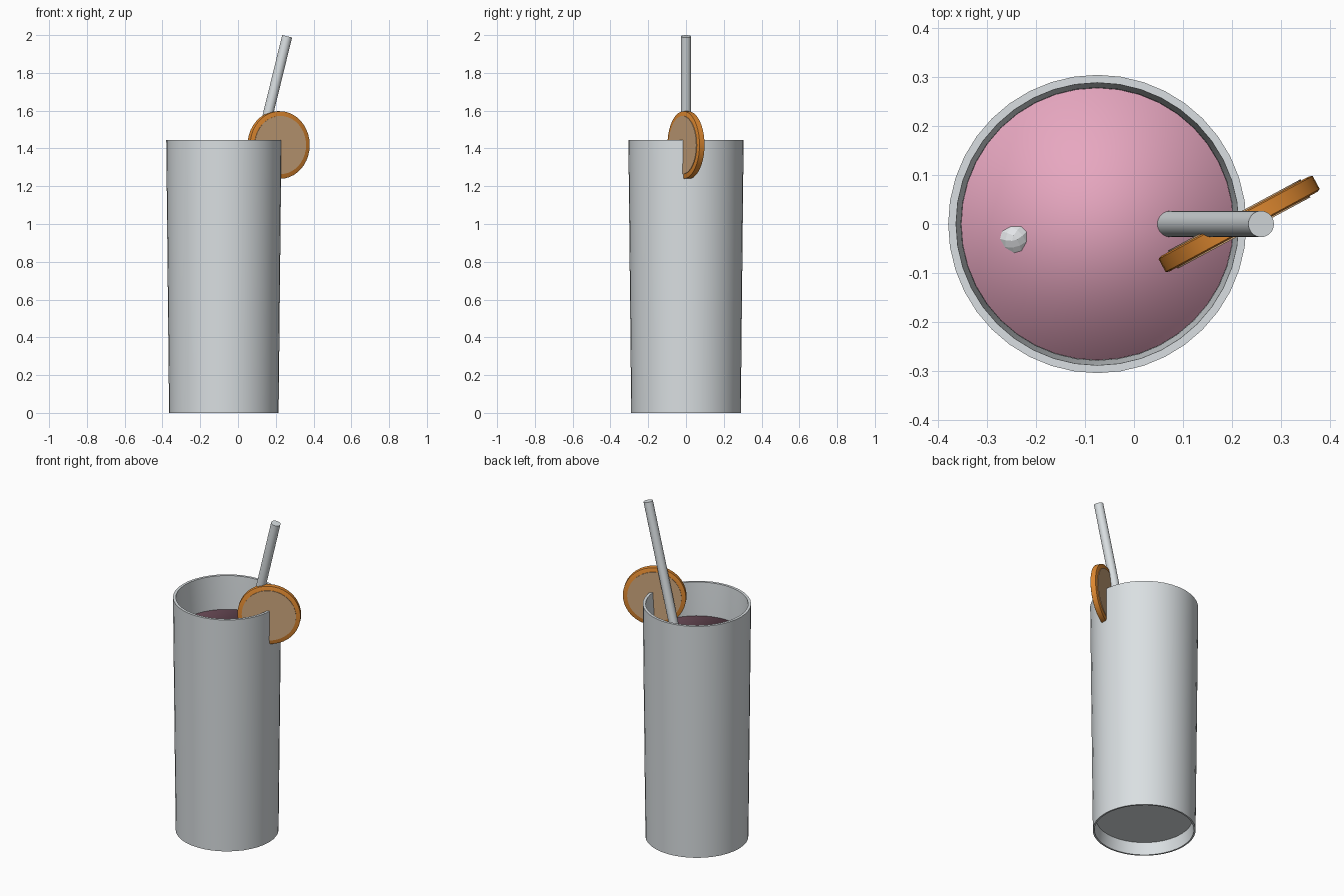
import bpy, bmesh, math
from mathutils import Vector, Matrix

if "Cube" in bpy.data.objects:
    bpy.data.objects.remove(bpy.data.objects["Cube"])

CX = -0.075      # axis of the glass
SIDES = 40


def material(name, rgb):
    m = bpy.data.materials.new(name)
    m.diffuse_color = (*rgb, 1)
    m.use_nodes = True
    m.node_tree.nodes["Principled BSDF"].inputs["Base Color"].default_value = m.diffuse_color
    return m


GLASS = material("pale_grey", (0.70, 0.74, 0.76))
PINK = material("pink_drink", (0.85, 0.41, 0.56))
RIND = material("orange_rind", (0.74, 0.25, 0.03))
FLESH = material("pale_orange_flesh", (0.62, 0.39, 0.21))
ICE = material("ice_white", (0.82, 0.84, 0.86))


def add_object(name, bm, mat, angle=40):
    bmesh.ops.recalc_face_normals(bm, faces=bm.faces)
    me = bpy.data.meshes.new(name)
    bm.to_mesh(me)
    bm.free()
    me.materials.append(mat)
    ob = bpy.data.objects.new(name, me)
    bpy.context.collection.objects.link(ob)
    if angle:
        bpy.ops.object.select_all(action='DESELECT')
        ob.select_set(True)
        bpy.context.view_layer.objects.active = ob
        bpy.ops.object.shade_smooth_by_angle(angle=math.radians(angle))
    return ob


def lathe(name, profile, mat, matrix, sides=SIDES, angle=40):
    """Revolve (radius, height) points about z and close both ends."""
    bm = bmesh.new()
    rings = []
    for r, z in profile:
        rings.append([bm.verts.new((r * math.cos(2 * math.pi * i / sides),
                                    r * math.sin(2 * math.pi * i / sides), z))
                      for i in range(sides)])
    for a, b in zip(rings, rings[1:]):
        for i in range(sides):
            j = (i + 1) % sides
            bm.faces.new((a[i], a[j], b[j], b[i]))
    bm.faces.new(rings[0])
    bm.faces.new(rings[-1])
    bm.transform(matrix)
    return add_object(name, bm, mat, angle)


upright = Matrix.Translation((CX, 0, 0))

# Tumbler: recessed base, tapered wall, flat rim, inner wall and floor
lathe("glass", [(0.272, 0.075), (0.280, 0.0), (0.290, 0.0), (0.305, 1.445),
                (0.289, 1.445), (0.279, 1.24), (0.262, 0.11)],
      GLASS, upright)

# Drink, with its edge softly shaded into the surface
lathe("drink", [(0.261, 0.112), (0.2785, 1.24)], PINK, upright, angle=100)

# Leaning straw, from near the glass floor to the top
slope = math.atan(0.245)
top = Vector((0.260, 0, 2 - 0.027 * math.sin(slope)))
lean = Matrix.Translation(top) @ Matrix.Rotation(slope, 4, 'Y')
lathe("straw", [(0.027, -1.88), (0.027, 0)], GLASS, lean, sides=20)

# Orange slice standing across the rim
stand = (Matrix.Translation((0.215, 0, 1.418))
         @ Matrix.Rotation(math.radians(28.3), 4, 'Z')
         @ Matrix.Rotation(math.radians(90), 4, 'X'))
lathe("slice_rind", [(0.172, -0.018), (0.179, -0.015), (0.179, 0.015), (0.172, 0.018)],
      RIND, stand)
lathe("slice_flesh", [(0.154, -0.021), (0.154, 0.021)], FLESH, stand)

# Ice cube, rounded corner just breaking the surface
bm = bmesh.new()
bmesh.ops.create_cube(bm, size=0.14)
bmesh.ops.bevel(bm, geom=bm.edges[:], offset=0.03, segments=3, profile=0.5,
                affect='EDGES')
corner_up = Vector((1, 1, 1)).rotation_difference(Vector((0, 0, 1)))
bm.transform(Matrix.Translation((-0.245, -0.03, 1.155)) @ corner_up.to_matrix().to_4x4())
add_object("ice_cube", bm, ICE, angle=0)
